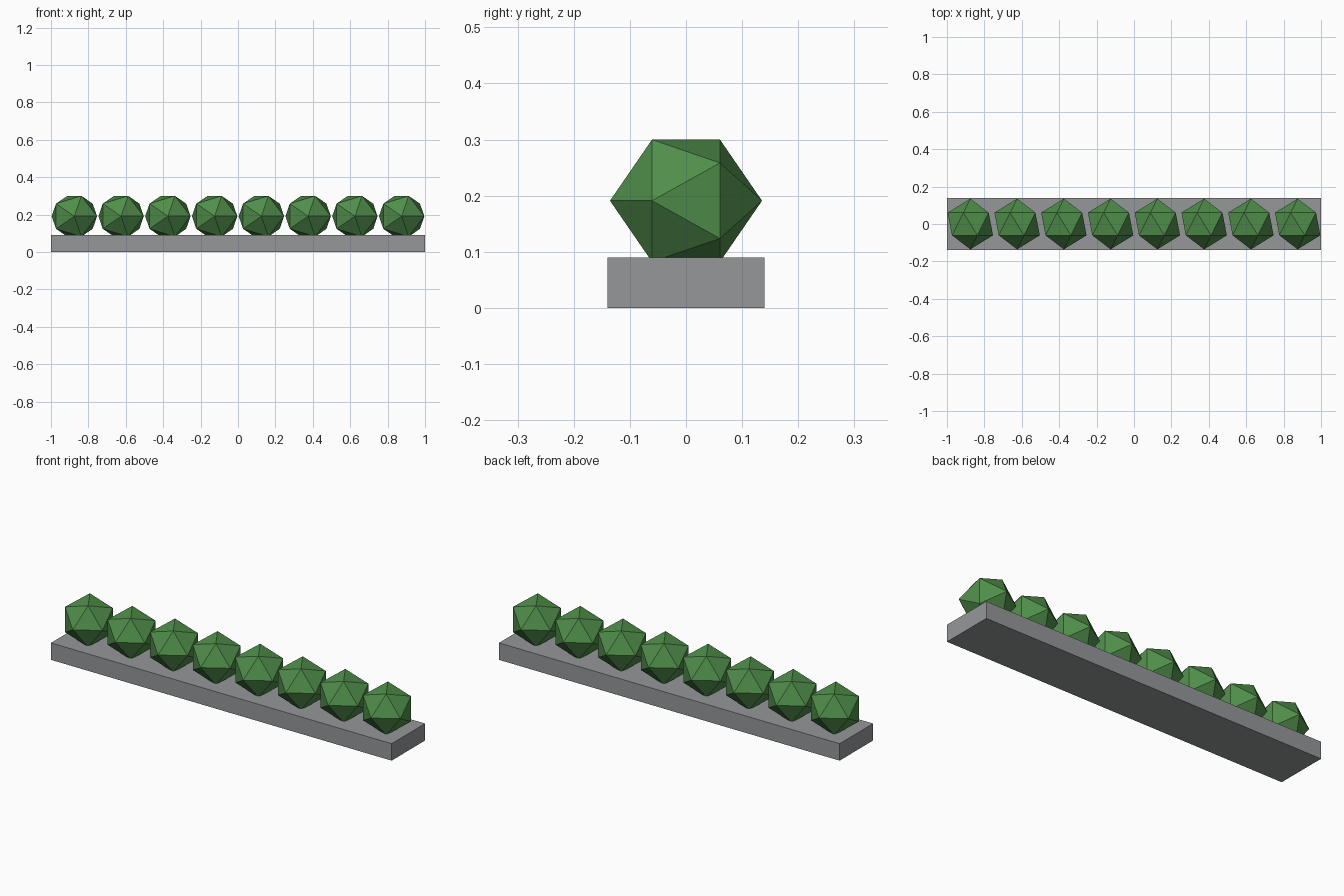
import bpy, bmesh
from math import radians
from mathutils import Matrix

cube = bpy.data.objects.get("Cube")
if cube:
    bpy.data.objects.remove(cube, do_unlink=True)


def make_material(name, rgb):
    mat = bpy.data.materials.new(name)
    mat.use_nodes = True
    color = (*rgb, 1)
    mat.diffuse_color = color
    bsdf = next(n for n in mat.node_tree.nodes if n.type == 'BSDF_PRINCIPLED')
    bsdf.inputs["Base Color"].default_value = color
    return mat


def make_mesh(name, bm, mat):
    mesh = bpy.data.meshes.new(name)
    bm.to_mesh(mesh)
    bm.free()
    mesh.materials.append(mat)
    return mesh


def add_object(name, mesh, location):
    obj = bpy.data.objects.new(name, mesh)
    obj.location = location
    bpy.context.collection.objects.link(obj)
    return obj


stone = make_material("grey stone", (0.30, 0.31, 0.32))
leaf = make_material("leaf green", (0.08, 0.27, 0.07))

# Long stone planter block
size = (2.0, 0.28, 0.09)
bm = bmesh.new()
bmesh.ops.create_cube(bm, size=1, matrix=Matrix.Diagonal((*size, 1)))
add_object("planter_base", make_mesh("planter_base", bm, stone), (0, 0, size[2] / 2))

# Faceted bushes: one shared mesh, poles facing front and back, slightly squashed
bm = bmesh.new()
squash = Matrix.Diagonal((1, 1, 0.945, 1))
bmesh.ops.create_icosphere(bm, subdivisions=1, radius=0.1355,
                           matrix=squash @ Matrix.Rotation(radians(90), 4, 'X'))
bush_mesh = make_mesh("bush", bm, leaf)

count = 8
spacing = size[0] / count
for i in range(count):
    x = (i - (count - 1) / 2) * spacing
    add_object(f"bush_{i + 1}", bush_mesh, (x, 0, 0.191))
